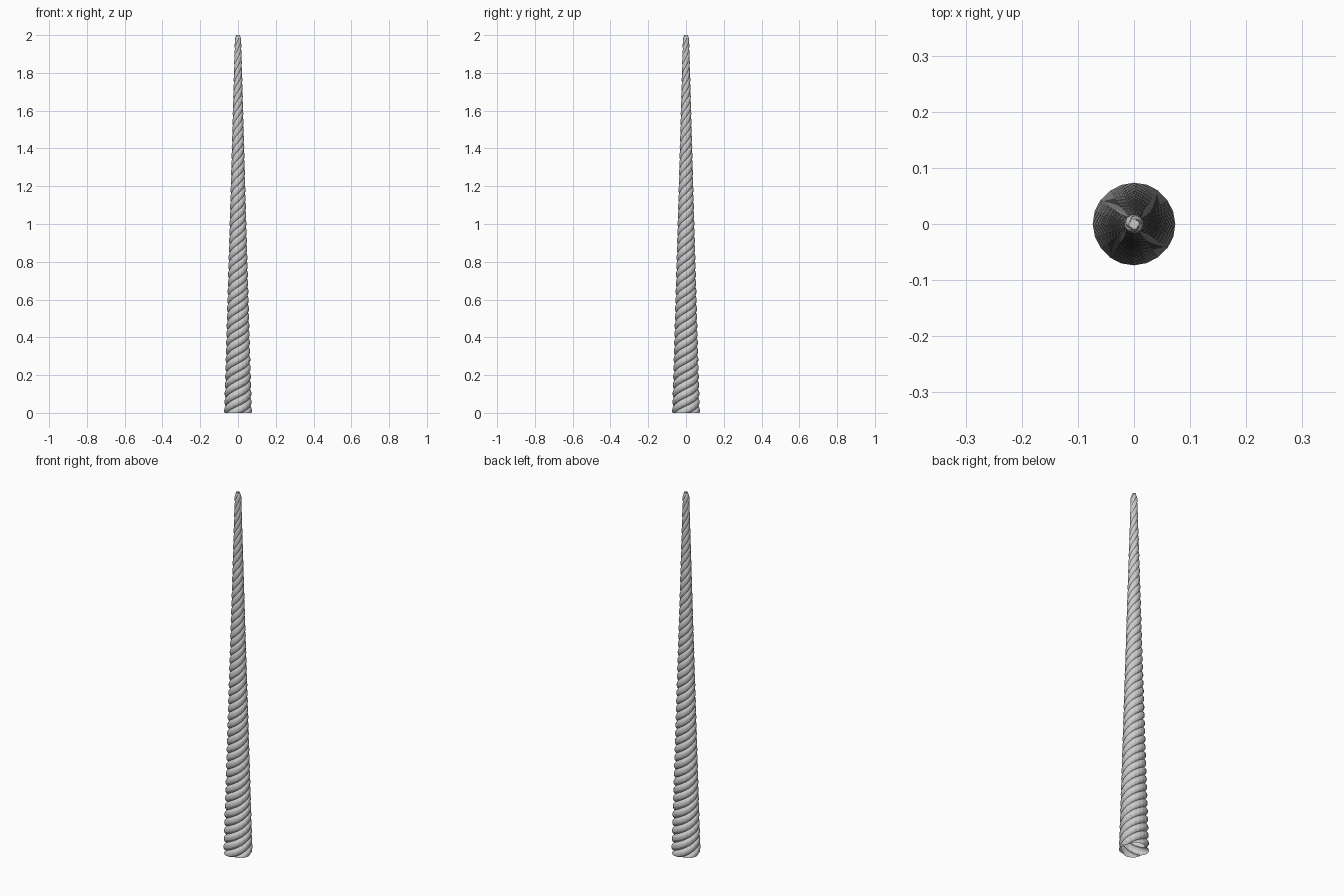
import bpy, bmesh, math

if "Cube" in bpy.data.objects:
    bpy.data.objects.remove(bpy.data.objects["Cube"])

STRANDS, STEPS = 4, 20          # ridges around the horn, segments per turn
PITCH, HEIGHT = 0.18, 2.0
TURNS = 13
PROFILE = [(0, 0.83), (0.12, 0.92), (0.3, 0.985), (0.5, 1.0), (0.7, 0.985), (0.88, 0.92), (1, 0.83)]


def taper(z):
    # outer radius of the horn at height z
    z = min(max(z, 0), HEIGHT)
    r = 0.074 - 0.058 * z / HEIGHT
    if z > 1.97:
        r *= math.sqrt(max(0.3, 1 - ((z - 1.97) / 0.033) ** 2))
    return r


# Twisted ridges: one bulging profile swept up a tapering helix per strand
bm = bmesh.new()
gap = PITCH / STRANDS
for s in range(STRANDS):
    previous = None
    for t in range(TURNS * STEPS + 1):
        a = 2 * math.pi * (t / STEPS)
        row = []
        for u, k in PROFILE:
            z = -PITCH * 1.3 + t * PITCH / STEPS + (s + u) * gap
            r = taper(z) * k
            row.append(bm.verts.new((r * math.cos(a), r * math.sin(a), z)))
        if previous:
            for i in range(len(row) - 1):
                bm.faces.new((previous[i], row[i], row[i + 1], previous[i + 1]))
        previous = row
bmesh.ops.remove_doubles(bm, verts=bm.verts, dist=0.0002)

# Trim flat at the foot and the tip, closing the tip only
for z, up in ((0, -1), (HEIGHT, 1)):
    cut = bmesh.ops.bisect_plane(bm, geom=bm.verts[:] + bm.edges[:] + bm.faces[:],
                                 plane_co=(0, 0, z), plane_no=(0, 0, up), clear_outer=True)
    if up > 0:
        edges = [e for e in cut["geom_cut"] if isinstance(e, bmesh.types.BMEdge)]
        bmesh.ops.edgenet_fill(bm, edges=edges)
bmesh.ops.recalc_face_normals(bm, faces=bm.faces)

mesh = bpy.data.meshes.new("spiral_horn")
bm.to_mesh(mesh)
bm.free()
horn = bpy.data.objects.new("spiral_horn", mesh)
bpy.context.collection.objects.link(horn)
